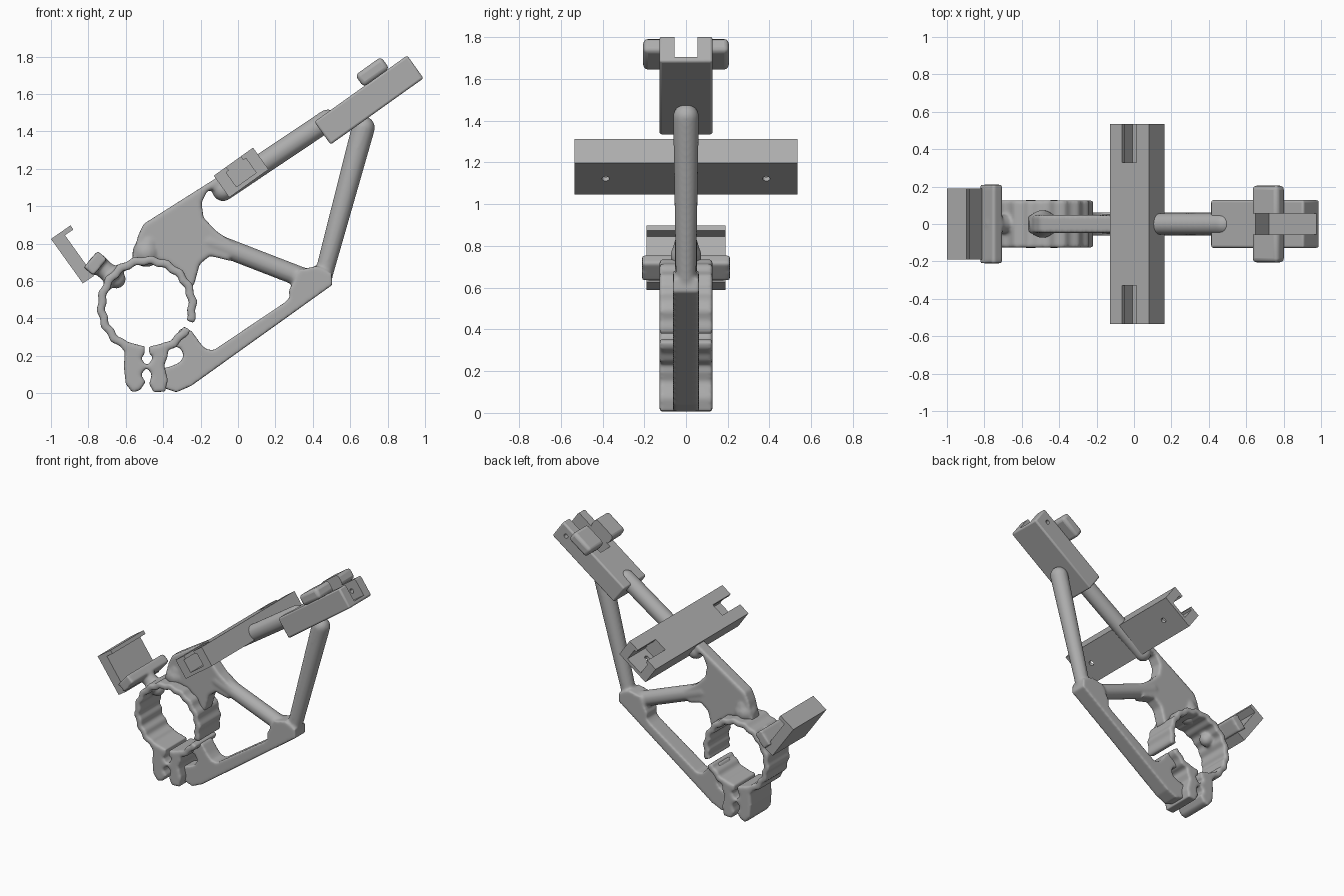
import bpy, bmesh, math
from mathutils import Vector, Matrix

old = bpy.data.objects.get("Cube")
if old:
    bpy.data.objects.remove(old)

grey = bpy.data.materials.new("plain_grey")
grey.use_nodes = True
grey.diffuse_color = (0.42, 0.42, 0.42, 1)
grey.node_tree.nodes["Principled BSDF"].inputs["Base Color"].default_value = (0.42, 0.42, 0.42, 1)

TILT = math.radians(35.5)          # slope of the top rail


def prism(bm, pts, half):
    """Outline in the XZ plane, extruded evenly along Y."""
    face = bm.faces.new([bm.verts.new((x, -half, z)) for x, z in pts])
    ext = bmesh.ops.extrude_face_region(bm, geom=[face])["geom"]
    moved = [v for v in ext if isinstance(v, bmesh.types.BMVert)]
    bmesh.ops.translate(bm, verts=moved, vec=(0, 2 * half, 0))


def rod(bm, a, b, r1, r2=None):
    """Round bar between two points in the XZ plane, with ball ends."""
    a, b = Vector((a[0], 0, a[1])), Vector((b[0], 0, b[1]))
    r2 = r2 or r1
    turn = (b - a).to_track_quat('Z', 'Y').to_matrix().to_4x4()
    bmesh.ops.create_cone(bm, cap_ends=True, segments=32, radius1=r1, radius2=r2,
                          depth=(b - a).length, matrix=Matrix.Translation((a + b) / 2) @ turn)
    for p, r in ((a, r1), (b, r2)):
        bmesh.ops.create_uvsphere(bm, u_segments=24, v_segments=16, radius=r,
                                  matrix=Matrix.Translation(p))


def box(bm, centre, size, tilt=TILT):
    """Box with its length along the slope; size is length, width, thickness."""
    m = Matrix.Translation(centre) @ Matrix.Rotation(-tilt, 4, 'Y') @ Matrix.Diagonal((*size, 1))
    bmesh.ops.create_cube(bm, size=1, matrix=m)


def drill(bm, centre, radius, depth, rotation):
    bmesh.ops.create_cone(bm, cap_ends=True, segments=20, radius1=radius, radius2=radius,
                          depth=depth, matrix=Matrix.Translation(centre) @ rotation)


def finish(name, bm):
    bmesh.ops.recalc_face_normals(bm, faces=bm.faces)
    mesh = bpy.data.meshes.new(name)
    bm.to_mesh(mesh)
    bm.free()
    mesh.materials.append(grey)
    obj = bpy.data.objects.new(name, mesh)
    bpy.context.collection.objects.link(obj)
    return obj


def bevel(obj, width, segments=3):
    mod = obj.modifiers.new("rounded_edges", 'BEVEL')
    mod.width, mod.segments, mod.limit_method = width, segments, 'ANGLE'


def cut(obj, cutter):
    mod = obj.modifiers.new("cut", 'BOOLEAN')
    mod.operation, mod.object, mod.solver = 'DIFFERENCE', cutter, 'EXACT'
    mod.use_self = True


def hide(cutter):
    cutter.hide_render = True
    cutter.hide_viewport = True


def melt(obj, voxel=0.01, rounds=5):
    """Fuse overlapping solids into one softly blended body."""
    mod = obj.modifiers.new("fuse", 'REMESH')
    mod.mode, mod.voxel_size, mod.use_smooth_shade = 'VOXEL', voxel, True
    soft = obj.modifiers.new("soften", 'SMOOTH')
    soft.factor, soft.iterations = 0.5, rounds


# Ring clamp with scalloped wall, split at the bottom and the right
CX, CZ = -0.487, 0.467


def arc(bm, start, end):
    n = int((end - start) / 3)
    angles = [math.radians(start + (end - start) * i / n) for i in range(n + 1)]

    def rim(r, a):
        r += 0.006 * math.sin(18 * a)
        return CX + r * math.cos(a), CZ + r * math.sin(a)
    prism(bm, [rim(0.264, a) for a in angles] + [rim(0.221, a) for a in reversed(angles)], 0.127)


bm = bmesh.new()
arc(bm, -20, 267)
arc(bm, 273, 331)
# Pinch ears below the ring
prism(bm, [(-.65, .29), (-.605, .23), (-.61, .14), (-.60, .05), (-.565, .005), (-.525, .015),
           (-.495, .06), (-.52, .10), (-.486, .14), (-.52, .19), (-.50, .25)], 0.127)
prism(bm, [(-.475, .25), (-.455, .19), (-.486, .14), (-.46, .10), (-.475, .05), (-.45, .005),
           (-.39, .01), (-.375, .07), (-.395, .15), (-.375, .20), (-.38, .27)], 0.127)
# Hook neck and cross bar
box(bm, (-.762, 0, .695), (.115, .42, .068), math.radians(50))
rod(bm, (-.75, .69), (-.65, .61), .05)
melt(finish("ring_clamp", bm))

# Open frame: lower rail with its eye, gusset web and round struts
bm = bmesh.new()
prism(bm, [(-.31, .345), (-.25, .335), (-.20, .265), (-.17, .235), (-.13, .23), (.25, .485),
           (.28, .515), (.27, .545), (.33, .66), (.42, .68), (.50, .64), (.505, .58), (-.25, .04),
           (-.33, .005), (-.40, .03), (-.41, .13), (-.355, .145), (-.31, .165), (-.29, .2),
           (-.305, .24), (-.35, .255)], 0.062)
prism(bm, [(-.57, .70), (-.535, .84), (-.505, .905), (-.07, 1.18), (-.01, 1.10), (-.10, 1.11),
           (-.165, 1.08), (-.195, 1.02), (-.185, .94), (-.12, .87), (-.02, .80), (-.05, .71),
           (-.15, .735), (-.205, .69), (-.235, .58), (-.26, .56), (-.30, .64), (-.38, .70),
           (-.49, .725)], 0.048)
rod(bm, (-.15, .81), (.38, .605), .054)
rod(bm, (.46, .64), (.67, 1.42), .049, .062)
rod(bm, (-.08, 1.085), (.48, 1.46), .058)
rod(bm, (-.49, .75), (-.48, .80), .075, .06)
melt(finish("frame", bm))

# Left hook plate with a turned-in lip
bm = bmesh.new()
prism(bm, [(-1, .825), (-.83, .588), (-.77, .628), (-.925, .845), (-.88, .875), (-.895, .898)], 0.19)
finish("hook_plate", bm)

# Cross bar with a T-shaped pocket and a bolt hole at each end
centre = Vector((.017, 0, 1.18))
normal = Vector((-math.sin(TILT), 0, math.cos(TILT)))
bm = bmesh.new()
box(bm, centre, (.258, 1.07, .143))
cross_bar = finish("cross_bar", bm)
for side, label in ((1, "back"), (-1, "front")):
    y = Vector((0, side * .445, 0))
    tools = [bmesh.new() for _ in range(3)]
    box(tools[0], centre + y, (.13, .23, .095))
    box(tools[1], centre + y + normal * .06, (.095, .2301, .08))
    drill(tools[2], centre + Vector((0, side * .385, 0)) - normal * .06, .018, .1,
          Matrix.Rotation(-TILT, 4, 'Y'))
    for tool, kind in zip(tools, ("pocket", "mouth", "bolt")):
        cutter = finish(f"{label}_{kind}_cutter", tool)
        cut(cross_bar, cutter)
        hide(cutter)

# Top block and its raised cross catch, sharing one open slot
bm = bmesh.new()
box(bm, (.70, 0, 1.568), (.61, .255, .15))
top_block = finish("top_block", bm)
bevel(top_block, .012)
bm = bmesh.new()
box(bm, (.718, 0, 1.718), (.17, .41, .078))
top_catch = finish("top_catch", bm)
bevel(top_catch, .022)

bm = bmesh.new()
box(bm, (.84, 0, 1.755), (.46, .11, .24))
slot = finish("slot_cutter", bm)
bm = bmesh.new()
drill(bm, (.88, .1, 1.71), .016, .16, Matrix.Rotation(math.pi / 2, 4, 'X'))
side_hole = finish("side_hole_cutter", bm)
cut(top_block, slot)
cut(top_catch, slot)
cut(top_block, side_hole)
hide(slot)
hide(side_hole)

for obj in (top_block, top_catch):
    bpy.ops.object.select_all(action='DESELECT')
    obj.select_set(True)
    bpy.context.view_layer.objects.active = obj
    bpy.ops.object.shade_smooth_by_angle(angle=math.radians(30))
